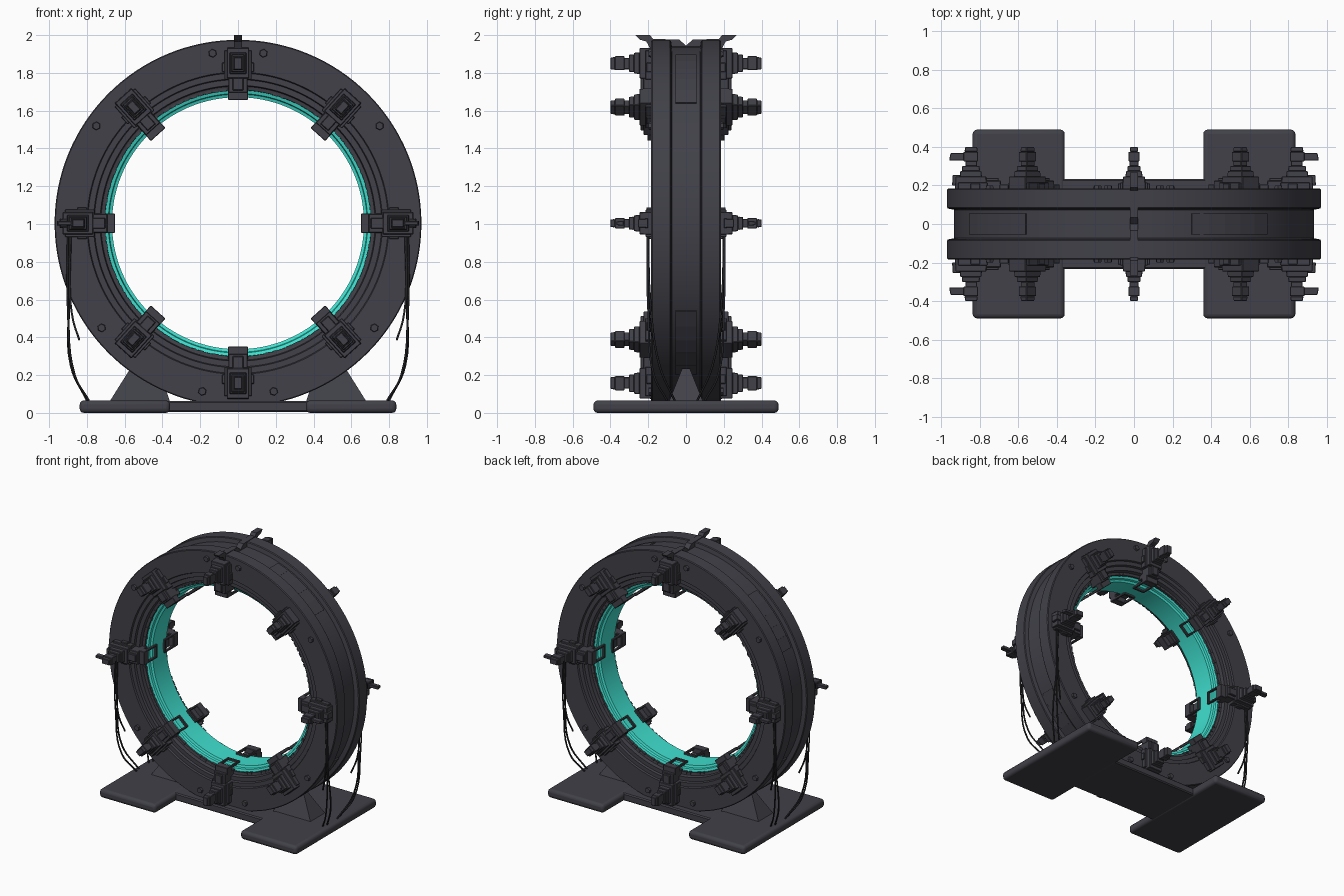
import bpy, bmesh, math, random
from mathutils import Matrix, Vector

random.seed(4)
if "Cube" in bpy.data.objects:
    bpy.data.objects.remove(bpy.data.objects["Cube"], do_unlink=True)

CENTRE = 1.004


def material(name, colour):
    m = bpy.data.materials.new(name)
    m.use_nodes = True
    m.diffuse_color = (*colour, 1)
    bsdf = m.node_tree.nodes["Principled BSDF"]
    bsdf.inputs["Base Color"].default_value = (*colour, 1)
    bsdf.inputs["Roughness"].default_value = 0.6
    return m


METAL = material("dark grey metal", (0.052, 0.052, 0.065))
TEAL = material("teal glow", (0.05, 0.74, 0.62))
RUBBER = material("black rubber", (0.02, 0.02, 0.024))


def finish(name, bm, mats, bevel=0.0, segments=1, smooth=False):
    bmesh.ops.recalc_face_normals(bm, faces=bm.faces)
    mesh = bpy.data.meshes.new(name)
    bm.to_mesh(mesh)
    bm.free()
    for m in mats:
        mesh.materials.append(m)
    ob = bpy.data.objects.new(name, mesh)
    bpy.context.collection.objects.link(ob)
    if bevel:
        mod = ob.modifiers.new("Bevel", "BEVEL")
        mod.width = bevel
        mod.segments = segments
    if smooth:
        bpy.ops.object.select_all(action="DESELECT")
        ob.select_set(True)
        bpy.context.view_layer.objects.active = ob
        bpy.ops.object.shade_smooth_by_angle(angle=math.radians(25))


def radial(angle):
    """Frame at the ring centre: x tangential, y depth, z outward."""
    return Matrix.Translation((0, 0, CENTRE)) @ Matrix.Rotation(angle, 4, "Y")


def box(bm, x, y, z, frame=Matrix(), taper=1.0):
    """Box from ranges; the end furthest from y = 0 is scaled by taper."""
    cx, cz = sum(x) / 2, sum(z) / 2
    far = max(y, key=abs)
    corners = []
    for py in y:
        s = taper if py == far else 1.0
        for px, pz in ((0, 0), (1, 0), (1, 1), (0, 1)):
            co = Vector((cx + (x[px] - cx) * s, py, cz + (z[pz] - cz) * s))
            corners.append(bm.verts.new(frame @ co))
    a, b = corners[:4], corners[4:]
    bm.faces.new(a)
    bm.faces.new(b)
    for i in range(4):
        j = (i + 1) % 4
        bm.faces.new((a[i], a[j], b[j], b[i]))


# Ring: one half of the cross-section (radius, depth), mirrored and lathed
half = [(0.935, 0.074), (0.966, 0.08), (0.971, 0.086), (0.971, 0.178), (0.966, 0.184),
        (0.80, 0.184), (0.795, 0.172), (0.765, 0.172), (0.76, 0.155), (0.73, 0.155),
        (0.725, 0.128), (0.705, 0.124), (0.704, 0.112), (0.687, 0.106), (0.683, 0.09),
        (0.667, 0.084)]
section = half + [(r, -y) for r, y in reversed(half)]
bm = bmesh.new()
STEPS = 128
rows = []
for i in range(STEPS):
    f = radial(2 * math.pi * i / STEPS)
    rows.append([bm.verts.new(f @ Vector((0, y, r))) for r, y in section])
n = len(section)
for i in range(STEPS):
    p, q = rows[i], rows[(i + 1) % STEPS]
    for k in range(n):
        m = (k + 1) % n
        face = bm.faces.new((p[k], p[m], q[m], q[k]))
        face.material_index = int(max(section[k][0], section[m][0]) < 0.7045)
finish("portal_ring", bm, [METAL, TEAL], smooth=True)

# Small broken teeth lying on the inner lips
bm = bmesh.new()
for i in range(112):
    if random.random() < 0.7:
        for s in (-1, 1):
            w = random.uniform(0.008, 0.018)
            box(bm, (-w, w), (s * 0.11, s * 0.131), (0.701, 0.716),
                radial(2 * math.pi * i / 112))
finish("inner_lip_teeth", bm, [METAL])

# Raised curved panels in the outer channel
bm = bmesh.new()
for deg in (33, 134, 226, 309):
    for j in range(-2, 3):
        box(bm, (-0.047, 0.047), (-0.055, 0.055), (0.915, 0.942),
            radial(math.radians(deg) + j * 0.1))
finish("channel_panels", bm, [METAL])

# Eight clamps on each face; the diagonal ones sit steeper and closer in
for side, label in ((-1, "front"), (1, "back")):
    for k in range(8):
        lean = math.radians(3) * (0, 1, 0, -1)[k % 4]
        f = radial(k * math.pi / 4 - lean) @ Matrix.Translation((0, 0, -0.02 * (k % 2)))
        bm = bmesh.new()

        def block(width, r0, r1, y0, y1, taper=1.0, shift=0.0):
            box(bm, (shift - width / 2, shift + width / 2), (side * y0, side * y1),
                (r0, r1), f, taper)

        block(0.145, 0.76, 0.915, 0.16, 0.215)
        block(0.12, 0.765, 0.93, 0.16, 0.246, 0.97)
        block(0.088, 0.79, 0.905, 0.245, 0.275, 0.95)
        block(0.07, 0.80, 0.895, 0.275, 0.302, 0.95)
        block(0.046, 0.815, 0.875, 0.30, 0.345)
        block(0.056, 0.81, 0.885, 0.325, 0.375)
        block(0.044, 0.812, 0.88, 0.375, 0.40, 0.92)
        # inner jaw gripping the lip
        block(0.104, 0.69, 0.77, 0.11, 0.225, 0.95)
        block(0.104, 0.652, 0.70, 0.15, 0.205)
        block(0.06, 0.70, 0.78, 0.20, 0.24, 0.9)
        # open handle reaching inwards along the depth
        for t in (-0.045, 0.045):
            block(0.014, 0.652, 0.672, 0.06, 0.155, shift=t)
        block(0.104, 0.652, 0.672, 0.045, 0.062)
        # side lugs
        for t in (-0.076, 0.076):
            block(0.016, 0.80, 0.85, 0.175, 0.21, shift=t)
        # outward prongs on the left and right clamps
        if k in (2, 6):
            block(0.024, 0.87, 0.96, 0.33, 0.368, 0.85)
            block(0.05, 0.90, 0.945, 0.20, 0.255, 0.85)
        finish(f"{label}_clamp_{k + 1}", bm, [METAL], bevel=0.003)

# Hex bolts on both faces
bm = bmesh.new()
for deg in (8.5, 55.5, 127.5, 168, 192, 232.5, 304.5, 351.5):
    for s in (-1, 1):
        m = radial(math.radians(deg)) @ Matrix.Translation((0, s * 0.188, 0.91))
        bmesh.ops.create_cone(bm, cap_ends=True, segments=6, radius1=0.024, radius2=0.02,
                              depth=0.022, matrix=m @ Matrix.Rotation(-s * math.pi / 2, 4, "X"))
finish("face_bolts", bm, [METAL])

# Strap over the top: notched in the middle, with hooked ends that flare upwards
bm = bmesh.new()
outline = [(0.0, 0.94), (0.035, 0.972), (0.175, 0.976), (0.19, 0.996), (0.268, 0.996),
           (0.245, 0.972), (0.21, 0.962), (0.19, 0.925), (0.0, 0.925)]
for s in (-1, 1):
    ends = [[bm.verts.new(radial(0) @ Vector((x, s * y, z))) for y, z in outline]
            for x in (-0.022, 0.022)]
    for loop in ends:
        bm.faces.new(loop)
    for i in range(len(outline)):
        bm.faces.new((ends[0][i - 1], ends[0][i], ends[1][i], ends[1][i - 1]))
finish("top_strap", bm, [METAL])

# Base: middle bar and two wide feet
bm = bmesh.new()
box(bm, (-0.40, 0.40), (-0.235, 0.235), (0.004, 0.062))
finish("base_bar", bm, [METAL], bevel=0.008)
for s, label in ((1, "left"), (-1, "right")):
    bm = bmesh.new()
    box(bm, (s * 0.36, s * 0.838), (-0.49, 0.49), (0, 0.066))
    finish(f"{label}_foot", bm, [METAL], bevel=0.022, segments=3, smooth=True)

    # Sloped gusset narrowing from the foot up to the ring channel
    bm = bmesh.new()
    low = [(0.36, -0.09), (0.68, -0.09), (0.68, 0.09), (0.36, 0.09)]
    high = [(0.42, -0.02), (0.57, -0.02), (0.57, 0.02), (0.42, 0.02)]
    a = [bm.verts.new((s * x, y, 0.06)) for x, y in low]
    b = [bm.verts.new((s * x, y, 0.235)) for x, y in high]
    bm.faces.new(a)
    bm.faces.new(b)
    for i in range(4):
        bm.faces.new((a[i], a[i - 1], b[i - 1], b[i]))
    finish(f"{label}_gusset", bm, [METAL])

    # Hanging cables
    curve = bpy.data.curves.new(f"{label}_cables", "CURVE")
    curve.dimensions = "3D"
    curve.bevel_depth = 0.006
    curve.bevel_resolution = 1
    curve.resolution_u = 6
    paths = [[(0.885, 0.20, 0.97), (0.893, 0.19, 0.6), (0.885, 0.14, 0.25), (0.80, 0.06, 0.065)],
             [(0.90, 0.205, 0.97), (0.90, 0.20, 0.55), (0.865, 0.17, 0.2), (0.79, 0.10, 0.065)],
             [(0.89, 0.20, 0.97), (0.892, 0.20, 0.7), (0.875, 0.195, 0.5), (0.84, 0.17, 0.385)]]
    for path in paths:
        for d in (-1, 1):
            sp = curve.splines.new("BEZIER")
            sp.bezier_points.add(len(path) - 1)
            for pt, (x, y, z) in zip(sp.bezier_points, path):
                pt.co = (s * x, d * y, z)
                pt.handle_left_type = pt.handle_right_type = "AUTO"
    curve.use_fill_caps = True
    curve.materials.append(RUBBER)
    bpy.context.collection.objects.link(bpy.data.objects.new(f"{label}_cables", curve))
